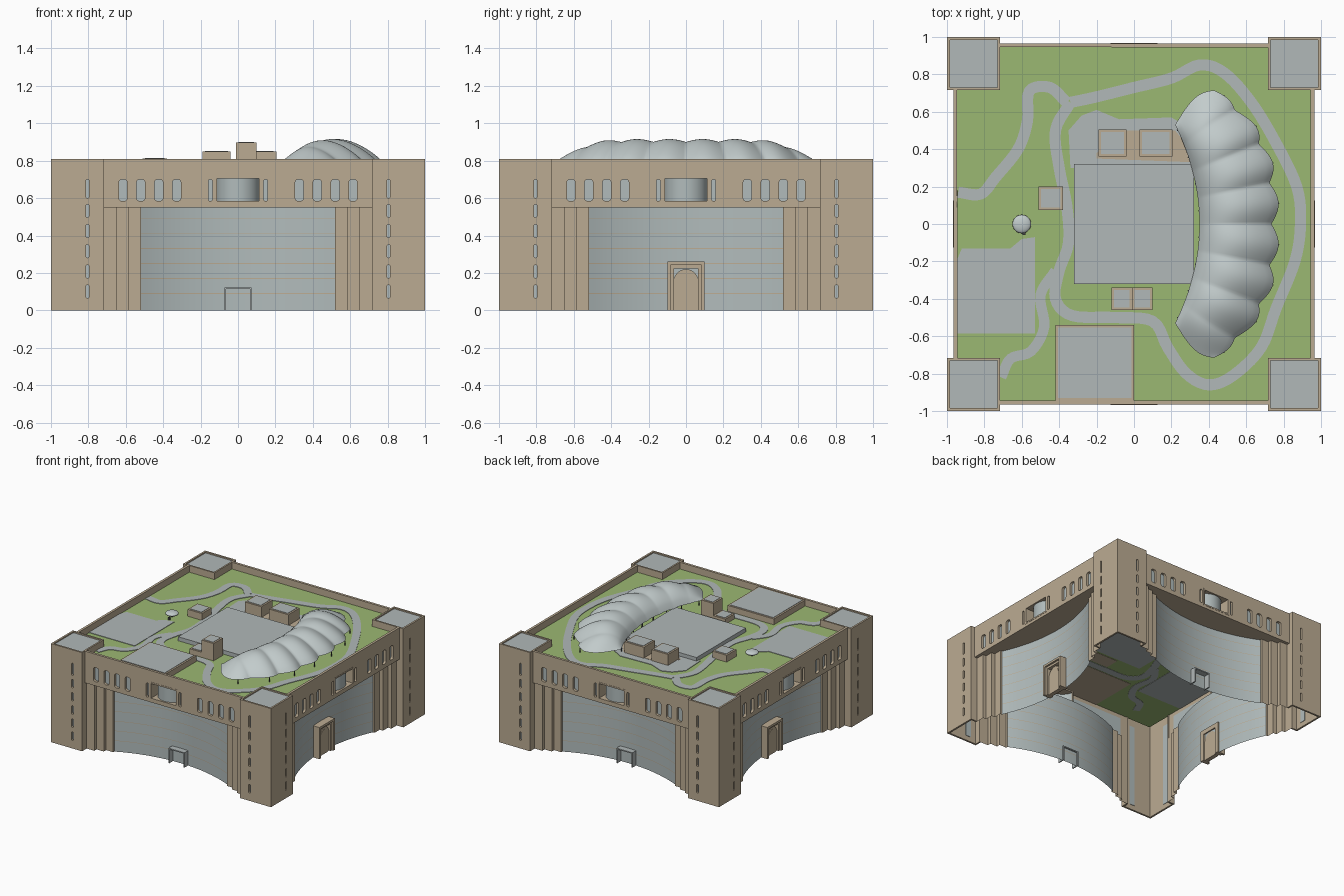
import bpy, bmesh, math
from mathutils import Matrix, Vector

old = bpy.data.objects.get("Cube")
if old:
    bpy.data.objects.remove(old)


def material(name, *rgb):
    m = bpy.data.materials.new(name)
    m.use_nodes = True
    m.diffuse_color = (*rgb, 1)
    m.node_tree.nodes["Principled BSDF"].inputs["Base Color"].default_value = (*rgb, 1)
    return m


STONE = material("tan stone", .50, .41, .29)
GLASS = material("pale glass", .44, .50, .50)
PAVING = material("grey paving", .44, .48, .48)
GRASS = material("lawn green", .33, .48, .17)
CANVAS = material("canvas", .54, .60, .60)
DARK = material("dark metal", .09, .09, .09)
ROOF, TOP, SOFFIT, R = .755, .81, .55, .717


def finish(bm, name, mats, turn=0, smooth=False, recalc=True):
    if recalc:
        bmesh.ops.recalc_face_normals(bm, faces=bm.faces)
    bm.transform(Matrix.Rotation(turn * math.pi / 2, 4, "Z"))
    for f in bm.faces:
        f.smooth = smooth
    me = bpy.data.meshes.new(name)
    bm.to_mesh(me)
    bm.free()
    for m in mats:
        me.materials.append(m)
    ob = bpy.data.objects.new(name, me)
    bpy.context.scene.collection.objects.link(ob)
    return ob


def thicken(bm, vec):
    ext = bmesh.ops.extrude_face_region(bm, geom=bm.faces[:])
    verts = [g for g in ext["geom"] if isinstance(g, bmesh.types.BMVert)]
    bmesh.ops.translate(bm, vec=vec, verts=verts)


def box(name, x0, x1, y0, y1, z0, z1, mat, turn=0):
    bm = bmesh.new()
    bmesh.ops.create_cube(bm, size=1)
    for v in bm.verts:
        v.co = ((x0, x1)[v.co.x > 0], (y0, y1)[v.co.y > 0], (z0, z1)[v.co.z > 0])
    return finish(bm, name, [mat], turn)


def panel(name, outline, holes, y, depth, mat, turn=0):
    """Upright slab in the xz plane with holes, facing -y."""
    bm = bmesh.new()
    for loop in [outline] + holes:
        vs = [bm.verts.new((x, y, z)) for x, z in loop]
        for a, b in zip(vs, vs[1:] + vs[:1]):
            bm.edges.new((a, b))
    bmesh.ops.triangle_fill(bm, edges=bm.edges[:], use_beauty=True)
    thicken(bm, (0, depth, 0))
    return finish(bm, name, [mat], turn)


def rect(x0, x1, z0, z1):
    return [(x0, z0), (x1, z0), (x1, z1), (x0, z1)]


def rounded(x, z, w, h, r):
    pts = []
    for q, (sx, sz) in enumerate([(1, 1), (-1, 1), (-1, -1), (1, -1)]):
        for k in range(4):
            a = math.pi / 2 * (q + k / 3)
            pts.append((x + sx * (w / 2 - r) + r * math.cos(a),
                        z + sz * (h / 2 - r) + r * math.sin(a)))
    return pts


def arch(w, h):
    """Round-headed outline standing on the ground."""
    r = w / 2
    return [(-r, 0), (r, 0)] + [(r * math.cos(a), h - r + r * math.sin(a))
                                for a in [math.pi * k / 12 for k in range(13)]]


def sheet(name, plan, levels, mats, turn, stripe=False, smooth=False):
    """Vertical wall following a plan line; every second row may be a stripe."""
    bm = bmesh.new()
    rows = [[bm.verts.new((x, y, z)) for x, y in plan] for z in levels]
    for j in range(len(rows) - 1):
        for i in range(len(plan) - 1):
            f = bm.faces.new((rows[j][i], rows[j][i + 1], rows[j + 1][i + 1], rows[j + 1][i]))
            f.material_index = int(stripe and j % 2 == 1)
    return finish(bm, name, mats, turn, smooth, recalc=False)


def bow(half, y_end, y_mid, n=28):
    """Plan points of a circular arc."""
    sag = y_mid - y_end
    rad = (half * half + sag * sag) / (2 * abs(sag))
    s = math.copysign(1, sag)
    span = math.asin(half / rad)
    return [(rad * math.sin(a), y_mid - s * rad * (1 - math.cos(a)))
            for a in [span * (2 * i / n - 1) for i in range(n + 1)]]


def plate(name, pts, mat, z=ROOF + .004, deep=.008):
    bm = bmesh.new()
    bm.faces.new([bm.verts.new((x, y, z)) for x, y in pts])
    thicken(bm, (0, 0, -deep))
    return finish(bm, name, [mat])


# Shared outlines of one side
window_x = [s * x for x in (.328, .424, .52, .615) for s in (-1, 1)]
band_holes = [rounded(x, .642, .045, .115, .015) for x in window_x]
band_holes += [rounded(s * .148, .642, .022, .115, .008) for s in (-1, 1)]
bay_hole = rect(-.113, .113, .585, .705)
jamb = [(-R, -.965), (-R, -.94), (-.648, -.94), (-.648, -.91), (-.583, -.91),
        (-.583, -.88), (-.518, -.88), (-.518, -.865)]
glass_plan = bow(.518, -.865, -.75)
mirrored = [(-x, y) for x, y in reversed(jamb)]
levels = [0]
for k in range(6):
    levels += [.088 + .08 * k, .092 + .08 * k]
levels.append(SOFFIT)

for side in range(4):
    # Upper band with windows and a bowed bay
    panel("upper_band", rect(-R, R, SOFFIT, TOP), band_holes + [bay_hole], -.965, .02, STONE, side)
    for s in (-1, 1):
        x0, x1 = sorted((s * .13, s * .66))
        box("band_glass", x0, x1, -.945, -.942, .57, .72, GLASS, side)
    panel("bay_surround", rect(-.125, .125, .573, .717), [bay_hole], -.967, .11, STONE, side)
    sheet("bay_glass", bow(.113, -.865, -.955, 16), [.585, .705], [GLASS], side, smooth=True)

    # Recessed glass wall with stepped jambs and soffit
    sheet("curved_glass_wall", glass_plan, levels, [GLASS, STONE], side, True, True)
    sheet("stepped_jamb", jamb, [0, SOFFIT], [STONE], side)
    sheet("stepped_jamb", mirrored, [0, SOFFIT], [STONE], side)
    bm = bmesh.new()
    bm.faces.new([bm.verts.new((x, y, SOFFIT)) for x, y in jamb + glass_plan[1:-1] + mirrored])
    bmesh.ops.triangulate(bm, faces=bm.faces[:])
    finish(bm, "soffit", [STONE], side)

    # Corner tower walls, slit windows, parapet and roof
    for s in (-1, 1):
        slits = [rounded(s * .805, .1 + .108 * k, .016, .07, .007) for k in range(5)]
        slits.append(rounded(s * .805, .65, .016, .1, .007))
        x0, x1 = sorted((s * R, s))
        panel("tower_wall", rect(x0, x1, 0, TOP), slits, -1, .015, STONE, side)
        x0, x1 = sorted((s * .78, s * .83))
        box("tower_glass", x0, x1, -.985, -.982, .04, .72, GLASS, side)
        x0, x1 = sorted((s * R, s * .73))
        box("tower_return", x0, x1, -.99, -.94, 0, TOP, STONE, side)
        box("tower_parapet", x0, x1, -.99, -R, ROOF, TOP, STONE, side)
    box("tower_roof", R + .005, .99, -.99, -R - .005, .794, .8, PAVING, side)

    # Entrances: plain frames front and back, stone portals on the flanks
    if side % 2 == 0:
        u = [(-.073, 0), (-.073, .123), (.073, .123), (.073, 0),
             (.064, 0), (.064, .114), (-.064, .114), (-.064, 0)]
        panel("door_frame", u, [], -.8, .06, PAVING, side)
    else:
        for w, h, y in ((.2, .26, -.81), (.166, .242, -.795)):
            i = w / 2 - .018
            ring = [(-w / 2, 0), (-w / 2, h), (w / 2, h), (w / 2, 0),
                    (i, 0), (i, h - .018), (-i, h - .018), (-i, 0)]
            panel("portal_frame", ring, [], y, -.74 - y, STONE, side)
        panel("portal_arch", arch(.132, .22), [], -.78, .03, STONE, side)
        panel("portal_door", arch(.1, .2), [], -.785, .005, STONE, side)

# Roof lawn
box("roof_lawn", -.95, .95, -.95, .95, ROOF - .002, ROOF, GRASS)


def path(name, pts, width):
    """Winding strip through the given points."""
    p = [Vector(q) for q in pts]
    p = [2 * p[0] - p[1]] + p + [2 * p[-1] - p[-2]]
    line = []
    for a, b, c, d in zip(p, p[1:], p[2:], p[3:]):
        for k in range(5):
            t = k / 5
            line.append(.5 * (2 * b + (c - a) * t + (2 * a - 5 * b + 4 * c - d) * t * t
                              + (3 * b - a - 3 * c + d) * t ** 3))
    line.append(p[-2])
    bm = bmesh.new()
    prev = None
    for i, q in enumerate(line):
        d = (line[min(i + 1, len(line) - 1)] - line[max(i - 1, 0)]).normalized()
        n = Vector((-d.y, d.x)) * width / 2
        pair = [bm.verts.new((*(q + n), ROOF + .004)), bm.verts.new((*(q - n), ROOF + .004))]
        if prev:
            bm.faces.new((prev[0], prev[1], pair[1], pair[0]))
        prev = pair
    thicken(bm, (0, 0, -.008))
    finish(bm, name, [PAVING])


path("garden_loop_path", [(-.34, .65), (-.2, .68), (0, .73), (.2, .78), (.35, .85), (.48, .81),
                          (.62, .66), (.75, .45), (.87, .2), (.89, 0), (.86, -.2), (.76, -.45),
                          (.68, -.66), (.53, -.81), (.4, -.86), (.28, -.8), (.18, -.66),
                          (.1, -.52), (-.1, -.5), (-.33, -.49), (-.42, -.4), (-.4, -.25),
                          (-.35, -.1), (-.36, .1), (-.4, .3), (-.42, .5), (-.34, .65)], .06)
path("north_west_path", [(-.36, .65), (-.45, .73), (-.56, .71), (-.57, .55), (-.62, .4),
                         (-.74, .25), (-.82, .16), (-.94, .17)], .06)
path("south_west_path", [(-.71, -.82), (-.66, -.72), (-.55, -.68), (-.48, -.55), (-.5, -.38),
                         (-.42, -.25)], .055)
plate("west_plaza", [(-.95, -.2), (-.95, -.585), (-.53, -.585), (-.53, -.07), (-.6, -.08),
                     (-.66, -.13), (-.92, -.13)], PAVING)
plate("north_plaza", [(-.34, .3), (-.35, .5), (-.28, .58), (-.2, .61), (-.08, .56), (.2, .57),
                      (.32, .5), (.34, .3)], PAVING)
plate("stone_apron", [(-.2, .35), (-.2, .38), (-.05, .5), (.05, .5), (.22, .5), (.3, .4),
                      (.32, .33)], STONE, ROOF + .006)
box("central_terrace", -.32, .32, -.32, .32, ROOF - .005, .788, PAVING)

# Roof pavilions with paved tops
for x0, x1, y0, y1, top in ((-.19, -.04, .36, .505, .852), (.03, .205, .36, .505, .852),
                            (-.12, -.01, -.46, -.34, .8), (-.01, .1, -.46, -.34, .9),
                            (-.51, -.38, .075, .2, .814), (-.42, 0, -.945, -.54, .806)):
    box("roof_pavilion", x0, x1, y0, y1, ROOF - .004, top - .003, STONE)
    e = .014
    box("pavilion_top", x0 + e, x1 - e, y0 + e, y1 - e, top - .004, top, PAVING)

# Crescent canopy: scalloped outer edge with folds running to each tip
PERIOD = .27


def canopy_point(t, s):
    tip = abs(math.cos(math.pi * (t / PERIOD - .5)))
    inner = Vector((.35 - .13 * t * t, .53 * t))
    outer = Vector((.735 - .34 * abs(t) ** 2.6 + .04 * tip,
                    .715 * (1.15 * t - .15 * t ** 3)))
    p = inner.lerp(outer, s)
    p.y += .05 * t ** 9 * math.sin(math.pi * s)
    rise = math.sin(math.pi * s ** .8) ** .8 * (1 - abs(t) ** 7)
    fold = .016 * (tip - .5) * math.sin(math.pi * min(1, s * .8 + .1))
    return (p.x, p.y, .79 + .118 * rise + fold * (1 - t ** 8))


bm = bmesh.new()
NT, NS = 120, 20
grid = [[bm.verts.new(canopy_point(2 * i / NT - 1, j / NS)) for j in range(NS + 1)]
        for i in range(NT + 1)]
for i in range(NT):
    for j in range(NS):
        bm.faces.new((grid[i][j], grid[i][j + 1], grid[i + 1][j + 1], grid[i + 1][j]))
finish(bm, "canopy", [CANVAS], smooth=True, recalc=False)


def post(name, x, y, z0, z1, r, mat):
    bm = bmesh.new()
    bmesh.ops.create_cone(bm, cap_ends=True, segments=8, radius1=r, radius2=r, depth=z1 - z0)
    bmesh.ops.translate(bm, vec=(x, y, (z0 + z1) / 2), verts=bm.verts)
    finish(bm, name, [mat])


for k in range(-4, 4):
    t = (k + .5) * PERIOD
    for s in (0, 1):
        x, y, z = canopy_point(t, s)
        post("canopy_post", x, y, ROOF, z, .004, DARK)

# Small round shelter
post("shelter_post", -.6, 0, ROOF, .78, .008, DARK)
bm = bmesh.new()
bmesh.ops.create_uvsphere(bm, u_segments=24, v_segments=12, radius=.05)
bmesh.ops.scale(bm, vec=(1, 1, .35), verts=bm.verts)
bmesh.ops.translate(bm, vec=(-.6, 0, .785), verts=bm.verts)
finish(bm, "round_shelter", [CANVAS], smooth=True)
box("shelter_step", -.595, -.58, -.06, -.045, ROOF, ROOF + .02, DARK)
